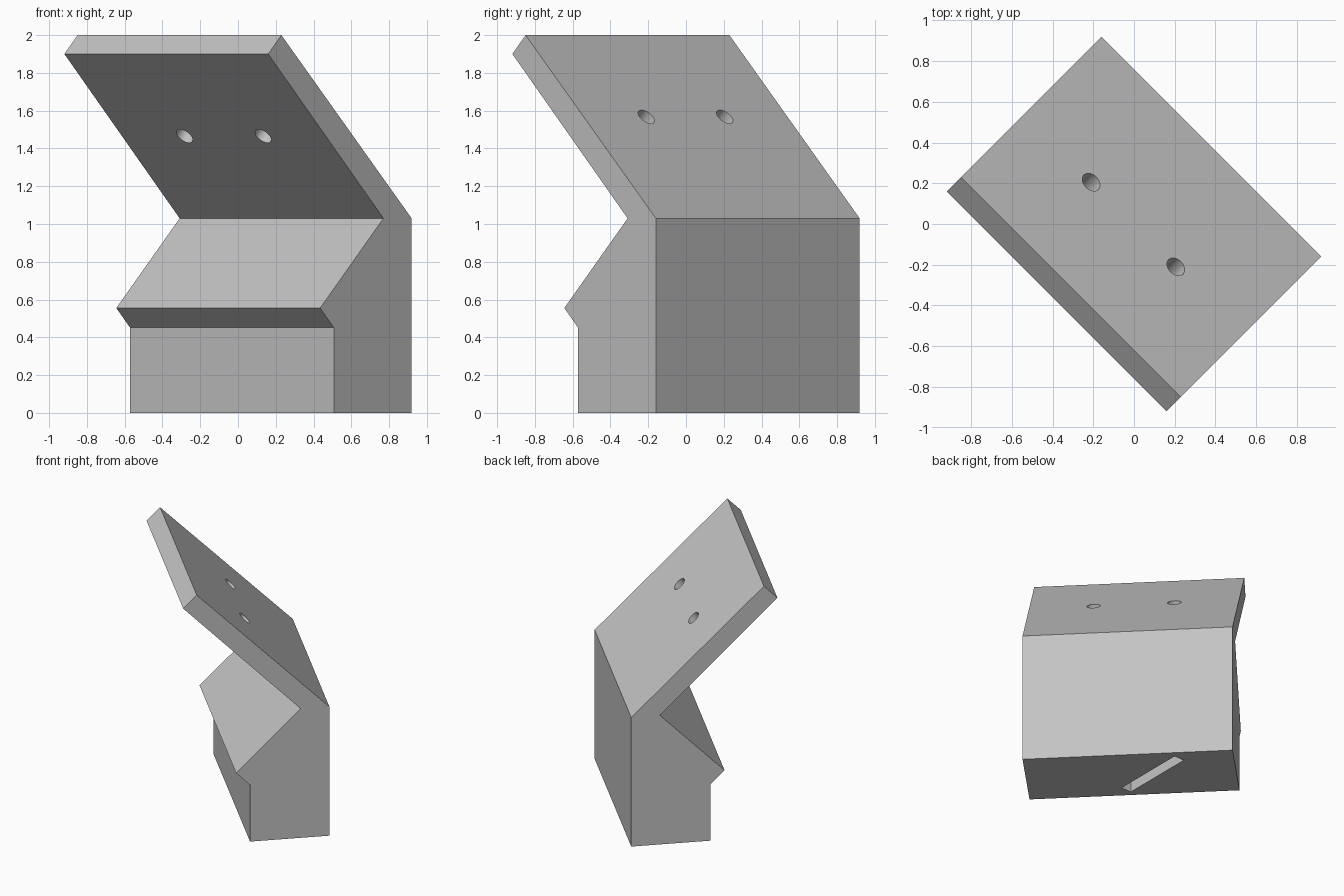
import bpy, bmesh
from math import radians, pi, cos, sin
from mathutils import Matrix, Vector

cube = bpy.data.objects.get("Cube")
if cube:
    bpy.data.objects.remove(cube, do_unlink=True)

TURN = Matrix.Rotation(radians(-45), 4, 'Z')   # bracket stands turned on its base
HALF_WIDTH = 0.763

grey = bpy.data.materials.new("plain grey")
grey.use_nodes = True
colour = (0.55, 0.55, 0.55, 1)
grey.diffuse_color = colour
grey.node_tree.nodes["Principled BSDF"].inputs["Base Color"].default_value = colour


def prism(name, outline, vector, matrix):
    """Extrude a closed outline along a vector and place it."""
    bm = bmesh.new()
    face = bm.faces.new([bm.verts.new(p) for p in outline])
    top = bmesh.ops.extrude_face_region(bm, geom=[face])["geom"]
    bmesh.ops.translate(bm, vec=vector,
                        verts=[v for v in top if isinstance(v, bmesh.types.BMVert)])
    bmesh.ops.recalc_face_normals(bm, faces=bm.faces)
    bm.transform(matrix)
    mesh = bpy.data.meshes.new(name)
    bm.to_mesh(mesh)
    bm.free()
    mesh.materials.append(grey)
    obj = bpy.data.objects.new(name, mesh)
    bpy.context.collection.objects.link(obj)
    return obj


# Side profile (depth, height): base, notch and slanted plate
profile = [(0.537, 0), (0.537, 1.03), (-0.438, 2.0), (-0.537, 1.9),
           (0.326, 1.03), (-0.148, 0.555), (-0.046, 0.452), (-0.046, 0)]
bracket = prism("angled_bracket", [(-HALF_WIDTH, d, z) for d, z in profile],
                (2 * HALF_WIDTH, 0, 0), TURN)

# Two screw holes square to the slanted plate
cutters = []
circle = [(0.05 * cos(a * pi / 16), 0.05 * sin(a * pi / 16), -0.2) for a in range(32)]
for side in (-1, 1):
    place = (TURN @ Matrix.Translation((side * 0.294, -0.055, 1.516))
             @ Matrix.Rotation(radians(-45), 4, 'X'))
    cutters.append(prism("screw_hole_cutter", circle, (0, 0, 0.4), place))

# Blind slot in the underside
slot = [(0.016, -0.017, -0.1), (0.104, -0.017, -0.1), (0.104, 0.58, -0.1), (0.016, 0.58, -0.1)]
cutters.append(prism("base_slot_cutter", slot, (0, 0, 0.3), Matrix()))

bpy.ops.object.select_all(action='DESELECT')
bracket.select_set(True)
bpy.context.view_layer.objects.active = bracket
for cutter in cutters:
    cut = bracket.modifiers.new("cut", 'BOOLEAN')
    cut.operation = 'DIFFERENCE'
    cut.solver = 'EXACT'
    cut.object = cutter
    bpy.ops.object.modifier_apply(modifier=cut.name)
    bpy.data.objects.remove(cutter, do_unlink=True)
bpy.ops.object.shade_smooth_by_angle(angle=radians(30))
